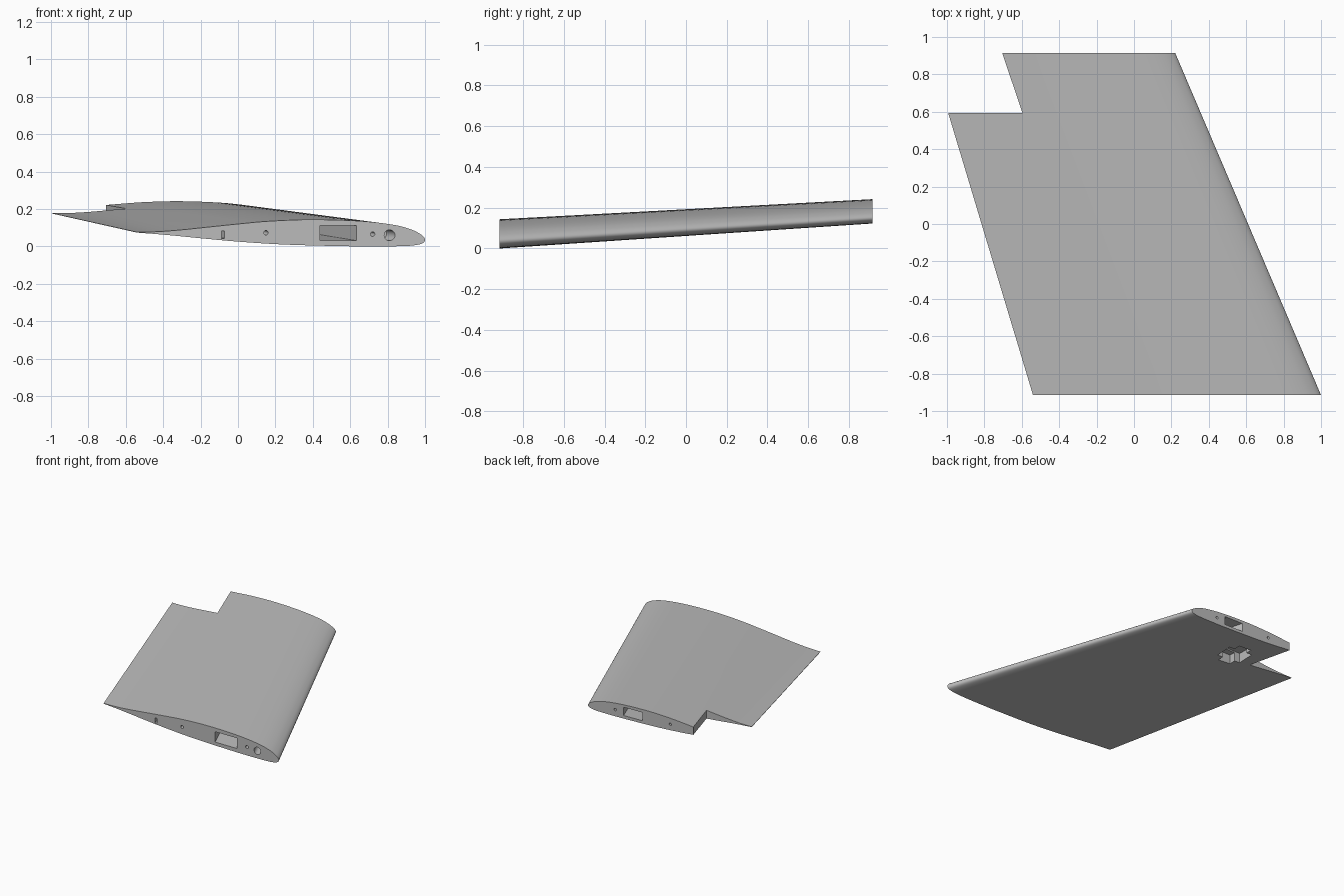
import bpy, bmesh, math
from mathutils import Vector

cube = bpy.data.objects.get("Cube")
if cube:
    bpy.data.objects.remove(cube, do_unlink=True)

grey = bpy.data.materials.new("plain_grey")
grey.use_nodes = True
grey.diffuse_color = (0.5, 0.5, 0.5, 1)
grey.node_tree.nodes["Principled BSDF"].inputs["Base Color"].default_value = grey.diffuse_color

HALF = 0.915  # half of the span


def place(f, z, t):
    """Chord fraction, root height and span fraction to a point on the tapered, swept wing."""
    chord = 1.54 - 0.23 * t
    x = 1 - 0.78 * t - f * chord
    return Vector((x, HALF * (2 * t - 1), z * (1 - 0.2 * t) + 0.12 * t + 0.018 * t * f))


def smooth_path(pts, steps=4):
    """Catmull-Rom curve through the profile points."""
    p = [Vector(q) for q in pts]
    p = [p[0] * 2 - p[1]] + p + [p[-1] * 2 - p[-2]]
    out = []
    for a, b, c, d in zip(p, p[1:], p[2:], p[3:]):
        for i in range(steps):
            u = i / steps
            out.append(0.5 * (2 * b + (c - a) * u + (2 * a - 5 * b + 4 * c - d) * u ** 2
                              + (3 * b - a - 3 * c + d) * u ** 3))
    return out + [p[-2]]


def skin(name, rings):
    """Closed solid through matching rings of points."""
    bm = bmesh.new()
    loops = [[bm.verts.new(v) for v in ring] for ring in rings]
    n = len(loops[0])
    for a, b in zip(loops, loops[1:]):
        for i in range(n):
            bm.faces.new((a[i], a[(i + 1) % n], b[(i + 1) % n], b[i]))
    bm.faces.new(loops[0])
    bm.faces.new(loops[-1])
    bmesh.ops.recalc_face_normals(bm, faces=bm.faces)
    mesh = bpy.data.meshes.new(name)
    bm.to_mesh(mesh)
    bm.free()
    mesh.materials.append(grey)
    obj = bpy.data.objects.new(name, mesh)
    bpy.context.collection.objects.link(obj)
    return obj


def box_ring(f0, f1, z0, z1):
    return [(f0, z0), (f1, z0), (f1, z1), (f0, z1)]


def round_ring(f, z, r, n=20):
    return [(f + r / 1.54 * math.cos(i * math.tau / n), z + r * math.sin(i * math.tau / n))
            for i in range(n)]


def loft(name, ring, t0, t1, steps=1):
    ts = [t0 + (t1 - t0) * i / steps for i in range(steps + 1)]
    return skin(name, [[place(f, z, t) for f, z in ring] for t in ts])


# Wing body: airfoil from trailing edge over the top, round the nose, back underneath
profile = [(1, .077), (.93, .079), (.85, .088), (.75, .104), (.65, .12), (.55, .134),
           (.42, .143), (.28, .14), (.18, .13), (.1, .113), (.05, .092), (.02, .070),
           (.005, .052), (0, .036), (.005, .021), (.02, .011), (.05, .004), (.1, .001),
           (.2, 0), (.33, .003), (.5, .011), (.65, .026), (.78, .044), (.9, .062), (1, .074)]
wing = loft("wing_panel", smooth_path(profile), 0, 1, 12)

# Full-length channels, blind root sockets and the control surface cutout
cutters = [
    loft("spar_channel", box_ring(.238, .364, .031, .113), -.02, 1.02),
    loft("front_rod_channel", round_ring(.182, .066, .012), -.02, 1.02),
    loft("wire_channel", round_ring(.552, .073, .012), -.02, 1.02),
    loft("peg_socket", round_ring(.123, .06, .029), -.02, .06),
    loft("rear_slot", box_ring(.696, .706, .043, .082), -.02, .04),
    loft("control_surface_cutout", box_ring(.706, 1.2, -.2, .4), .825, 1.1),
]


# Equipment bay in the underside: a main box crossed by a mounting slot
def bay(name, x0, x1, y0, y1, top):
    return skin(name, [[Vector((x, y, z)) for x, y in ((x0, y0), (x1, y0), (x1, y1), (x0, y1))]
                       for z in (0, top)])


cutters += [bay("bay_body", -.51, -.30, .585, .72, .205),
            bay("bay_slot", -.46, -.35, .535, .77, .195)]

for cutter in cutters:
    mod = wing.modifiers.new(cutter.name, "BOOLEAN")
    mod.operation = "DIFFERENCE"
    mod.solver = "EXACT"
    mod.object = cutter

# Bake the cuts, then drop the cutters
bpy.context.view_layer.objects.active = wing
wing.select_set(True)
for mod in list(wing.modifiers):
    bpy.ops.object.modifier_apply(modifier=mod.name)
for cutter in cutters:
    bpy.data.objects.remove(cutter, do_unlink=True)

bpy.ops.object.shade_smooth_by_angle(angle=math.radians(30))
